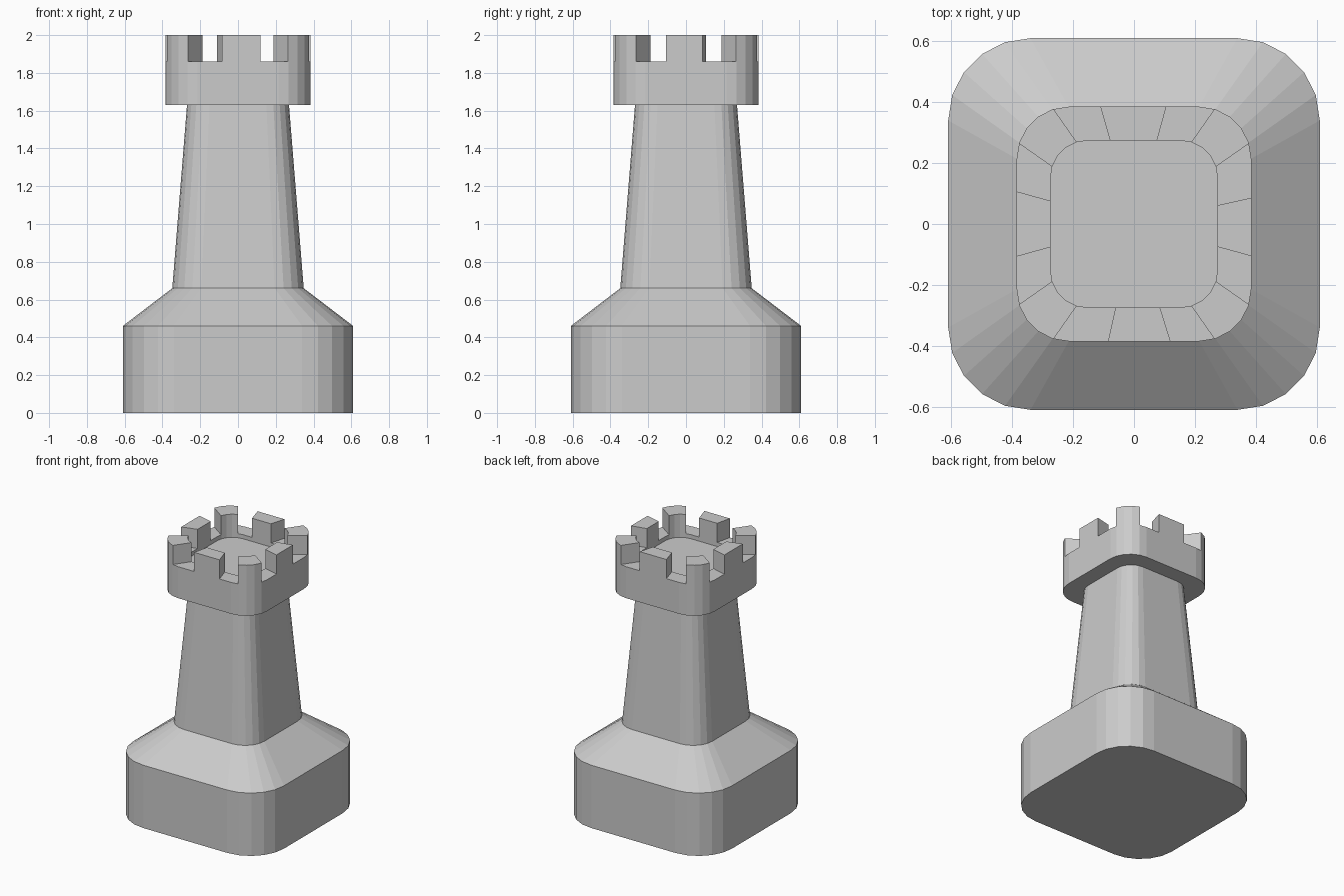
import bpy, bmesh
from math import sin, cos, radians, degrees, atan2, pi

if "Cube" in bpy.data.objects:
    bpy.data.objects.remove(bpy.data.objects["Cube"])

SEG = 5          # facets per rounded corner
ROUND = 0.443    # corner radius / half width


def outline():
    """Unit rounded square, counter-clockwise, as (x, y) points."""
    pts, c = [], 1 - ROUND
    for q, (sx, sy) in enumerate([(1, 1), (-1, 1), (-1, -1), (1, -1)]):
        for i in range(SEG + 1):
            a = (q + i / SEG) * pi / 2
            pts.append((sx * c + ROUND * cos(a), sy * c + ROUND * sin(a)))
    return pts


UNIT = outline()


def on_outline(deg):
    """Point where a ray from the centre meets the unit outline."""
    dx, dy = cos(radians(deg)), sin(radians(deg))
    for (ax, ay), (bx, by) in zip(UNIT, UNIT[1:] + UNIT[:1]):
        ca, cb = dx * ay - dy * ax, dx * by - dy * bx
        if ca <= 0 < cb and dx * ax + dy * ay > 0:
            t = -ca / (cb - ca)
            return (ax + t * (bx - ax), ay + t * (by - ay))


def finish(bm, name):
    bmesh.ops.recalc_face_normals(bm, faces=bm.faces)
    me = bpy.data.meshes.new(name)
    bm.to_mesh(me)
    bm.free()
    ob = bpy.data.objects.new(name, me)
    bpy.context.collection.objects.link(ob)
    return ob


def loft(name, profile):
    """Stack scaled outlines (half width, z), capped at both ends."""
    bm = bmesh.new()
    rings = [[bm.verts.new((x * r, y * r, z)) for x, y in UNIT] for r, z in profile]
    n = len(UNIT)
    for lo, hi in zip(rings, rings[1:]):
        for i in range(n):
            j = (i + 1) % n
            bm.faces.new((lo[i], lo[j], hi[j], hi[i]))
    bm.faces.new(rings[0][::-1])
    bm.faces.new(rings[-1])
    return finish(bm, name)


def merlon(name, a0, a1, inner, outer, z0, z1):
    """Block of the crown wall between two angles, following the outline."""
    corners = [a0 + (degrees(atan2(y, x)) - a0) % 360 for x, y in UNIT]
    angs = [a0] + sorted(a for a in corners if a0 + .1 < a < a1 - .1) + [a1]
    bm = bmesh.new()
    cols = []
    for a in angs:
        x, y = on_outline(a)
        cols.append([bm.verts.new((x * r, y * r, z)) for r, z in
                     ((inner, z0), (outer, z0), (outer, z1), (inner, z1))])
    for p, q in zip(cols, cols[1:]):
        for i in range(4):
            j = (i + 1) % 4
            bm.faces.new((p[i], p[j], q[j], q[i]))
    bm.faces.new(cols[0][::-1])
    bm.faces.new(cols[-1])
    return finish(bm, name)


# Base, shoulder, tapered shaft and crown with a shallow recess on top
loft("tower_body", [(0.61, 0), (0.61, 0.46), (0.348, 0.66), (0.27, 1.63),
                    (0.385, 1.63), (0.385, 1.86), (0.274, 1.86), (0.274, 1.83)])

# Eight battlement blocks: four on the sides, four on the corners
SIDES = [(-15.3, 12.6), (74.6, 106), (164.5, 195.5), (257.5, 287.3)]
for k, (a, b) in enumerate(SIDES):
    merlon(f"side_merlon_{k + 1}", a, b, 0.274, 0.385, 1.86, 2)
    merlon(f"corner_merlon_{k + 1}", k * 90 + 35, k * 90 + 55, 0.274, 0.385, 1.86, 2)
